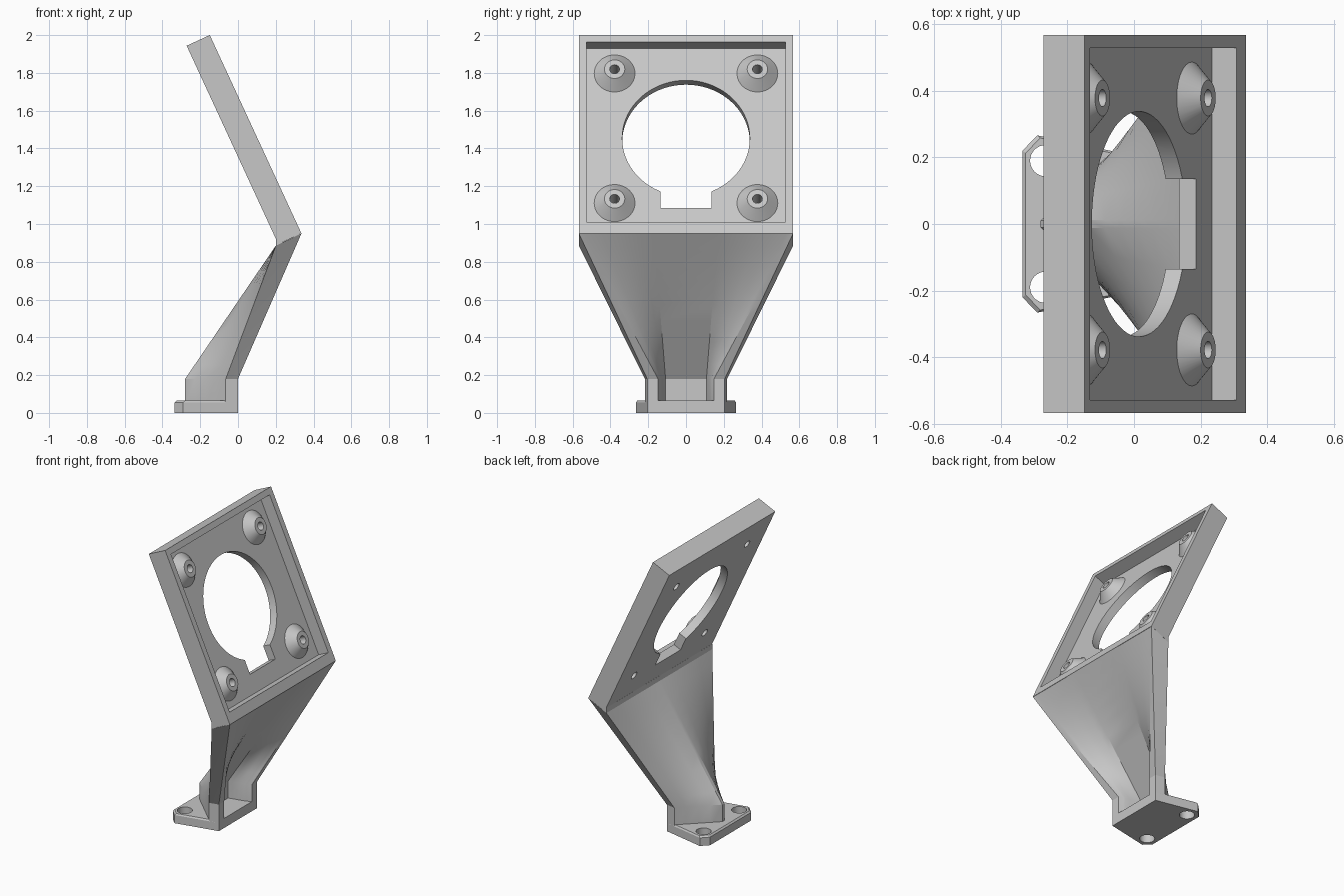
import bpy, bmesh
from math import radians, pi
from mathutils import Matrix, Vector

cube = bpy.data.objects.get("Cube")
if cube:
    bpy.data.objects.remove(cube)

grey = bpy.data.materials.new("plain grey")
grey.use_nodes = True
colour = (0.57, 0.57, 0.57, 1)
grey.diffuse_color = colour
grey.node_tree.nodes["Principled BSDF"].inputs["Base Color"].default_value = colour


def finish(name, bm):
    bmesh.ops.recalc_face_normals(bm, faces=bm.faces)
    mesh = bpy.data.meshes.new(name)
    bm.to_mesh(mesh)
    bm.free()
    mesh.materials.append(grey)
    ob = bpy.data.objects.new(name, mesh)
    bpy.context.collection.objects.link(ob)
    return ob


def box(name, low, high):
    bm = bmesh.new()
    bmesh.ops.create_cube(bm, size=1)
    low, high = Vector(low), Vector(high)
    for v in bm.verts:
        v.co = (low + high) / 2 + v.co * (high - low)
    return finish(name, bm)


def cone(name, centre, r1, r2, depth, axis="Z", sides=48):
    bm = bmesh.new()
    turn = Matrix.Rotation(pi / 2, 4, "Y") if axis == "X" else Matrix()
    bmesh.ops.create_cone(bm, cap_ends=True, segments=sides, radius1=r1, radius2=r2,
                          depth=depth, matrix=Matrix.Translation(centre) @ turn)
    return finish(name, bm)


def loft(name, rings):
    """Skin a list of closed rings and cap both ends."""
    bm = bmesh.new()
    loops = [[bm.verts.new(p) for p in ring] for ring in rings]
    n = len(rings[0])
    for a, b in zip(loops, loops[1:]):
        for i in range(n):
            j = (i + 1) % n
            bm.faces.new((a[i], a[j], b[j], b[i]))
    bm.faces.new(loops[0])
    bm.faces.new(loops[-1])
    return finish(name, bm)


def combine(ob, others, operation):
    """Boolean each helper into the object, then remove the helper."""
    for other in others:
        other.hide_render = True
        mod = ob.modifiers.new("cut", "BOOLEAN")
        mod.object, mod.operation, mod.solver = other, operation, "EXACT"
        graph = bpy.context.evaluated_depsgraph_get()
        mesh = bpy.data.meshes.new_from_object(ob.evaluated_get(graph))
        ob.modifiers.clear()
        ob.data = mesh
        bpy.data.objects.remove(other)


def smooth(ob, angle):
    bpy.ops.object.select_all(action="DESELECT")
    ob.select_set(True)
    bpy.context.view_layer.objects.active = ob
    bpy.ops.object.shade_smooth_by_angle(angle=radians(angle))


# Tilted panel, made upright with its open face on local x = 0
LENGTH, MID, FLOOR = 1.157, 0.592, -0.08
panel = box("mounting_panel", (-0.135, -0.567, 0), (0, 0.567, LENGTH))
combine(panel, [box("recess", (FLOOR, -0.528, 0.068), (0.1, 0.528, LENGTH - 0.04))], "DIFFERENCE")
corners = [(y, MID + z) for y in (-0.378, 0.378) for z in (-0.378, 0.378)]
combine(panel, [cone("boss", (FLOOR + 0.022, y, z), 0.118, 0.054, 0.064, "X")
                for y, z in corners], "UNION")
cutters = [cone("bolt_hole", (0, y, z), 0.026, 0.026, 0.5, "X", 24) for y, z in corners]
cutters.append(cone("round_opening", (0, 0, MID), 0.338, 0.338, 0.5, "X", 72))
cutters.append(box("notch", (-0.3, -0.135, 0.186), (0.3, 0.135, 0.4)))
combine(panel, cutters, "DIFFERENCE")
panel.location = (0.336, 0, 0.95)
panel.rotation_euler = (0, radians(-24.8), 0)
smooth(panel, 25)


# Hollow neck: a V-shaped channel that spreads up to the panel's lower edge
def mirrored(points):
    return points + [(x, -y, z) for x, y, z in reversed(points)]


def channel(outer, inner):
    return mirrored(outer) + mirrored(inner)[::-1]


def split(points, steps):
    out = []
    for a, b in zip(points, points[1:]):
        out += [tuple(Vector(a).lerp(Vector(b), i / steps)) for i in range(steps)]
    return out + [points[-1]]


def foot(z):
    outer = split([(0, 0.205, z), (-0.065, 0.218, z), (-0.28, 0.01, z)], 4)
    inner = split([(0, 0.148, z), (-0.04, 0.132, z), (-0.15, 0.108, z)], 4)
    return channel(outer, inner)


head = channel(
    split([(0.336, 0.567, 0.95), (0.2, 0.567, 0.885), (0.2, 0.015, 0.885)], 4),
    split([(0.334, 0.56, 0.949), (0.334, 0.45, 0.949), (0.334, 0.17, 0.949)], 4))
low = foot(0.18)
STEPS = 10
rings = [foot(0.03)]
for i in range(STEPS + 1):
    rings.append([Vector(a).lerp(Vector(b), i / STEPS) for a, b in zip(low, head)])
# Short upright lip where the neck runs into the back of the panel
rings.append([(x, y, 0.92) if x < 0.22 else (x, y, z) for x, y, z in head])
neck = loft("neck", rings)
smooth(neck, 20)

# Foot plate with clipped corners, an eased top edge and two screw holes
plan = mirrored([(0, 0.205, 0), (-0.29, 0.266, 0), (-0.335, 0.22, 0)])
plate = loft("foot_plate", [plan,
                            [(x, y, 0.055) for x, y, z in plan],
                            [(x * 0.97, y * 0.97, 0.065) for x, y, z in plan]])
combine(plate, [cone("screw_hole", (-0.265, y, 0), 0.047, 0.047, 0.3, "Z", 32)
                for y in (-0.19, 0.19)], "DIFFERENCE")
smooth(plate, 25)
